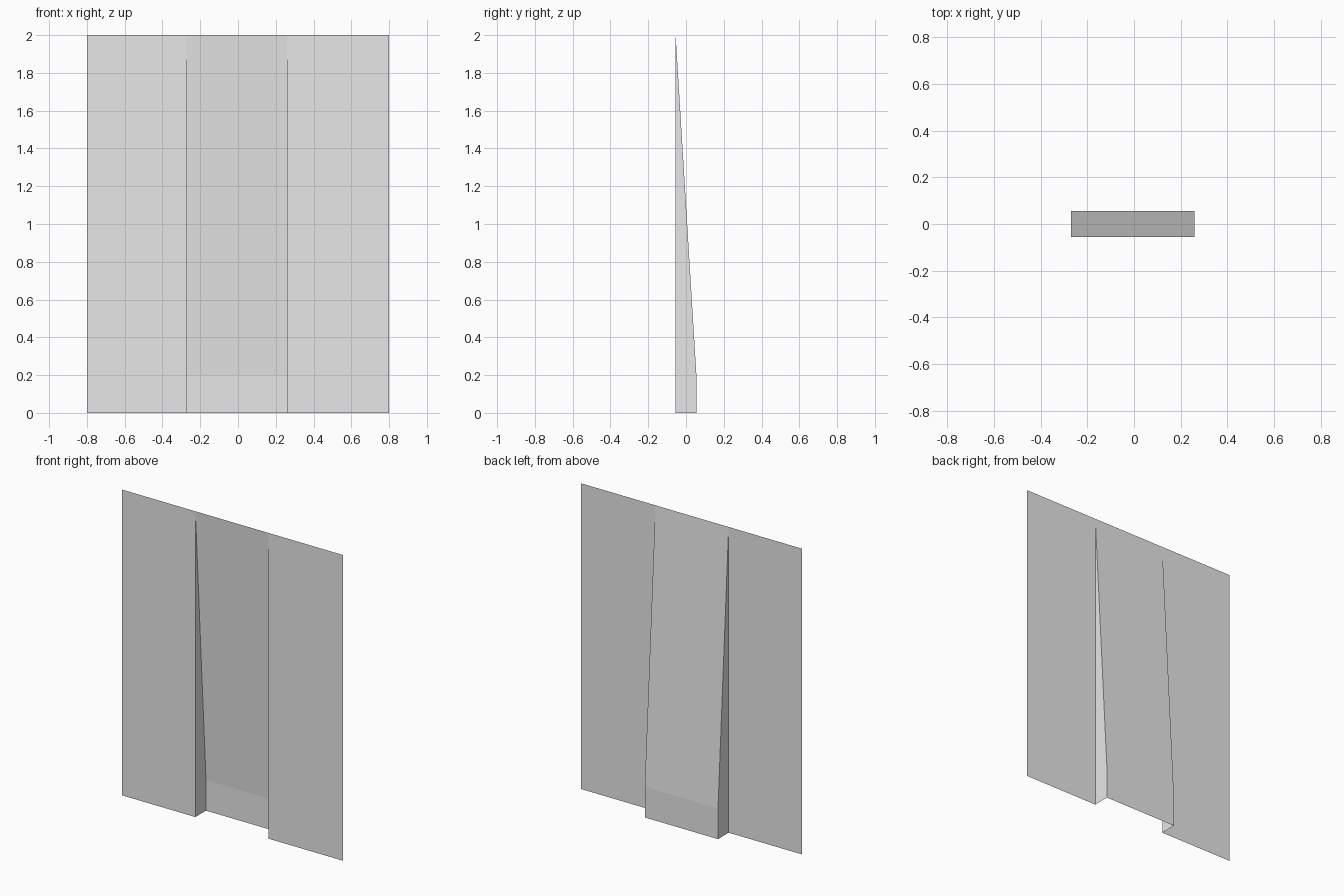
import bpy
import bmesh

cube = bpy.data.objects.get("Cube")
if cube:
    bpy.data.objects.remove(cube, do_unlink=True)

HALF_WIDTH, HEIGHT = 0.8, 2.0
LEFT_EDGE, RIGHT_EDGE = 0.26, -0.27   # sides of the recess
FRONT, BACK = -0.055, 0.055
KICK = 0.2                            # height of the upright foot of the recess

grey = bpy.data.materials.new("light grey")
grey.use_nodes = True
colour = (0.8, 0.8, 0.8, 1)
grey.diffuse_color = colour
grey.node_tree.nodes["Principled BSDF"].inputs["Base Color"].default_value = colour


def make_sheet(name, polygons):
    """Build a flat-faced open sheet from polygons given as corner points."""
    bm = bmesh.new()
    for corners in polygons:
        bm.faces.new([bm.verts.new(c) for c in corners])
    bmesh.ops.remove_doubles(bm, verts=bm.verts, dist=0.0001)
    mesh = bpy.data.meshes.new(name)
    bm.to_mesh(mesh)
    bm.free()
    mesh.materials.append(grey)
    obj = bpy.data.objects.new(name, mesh)
    bpy.context.collection.objects.link(obj)


def upright(x0, x1, low, high):
    """Front-facing strip between two (y, z) points."""
    return [(x0, *low), (x1, *low), (x1, *high), (x0, *high)]


# Flat panels either side of the recess
for name, x0, x1 in (("right_panel", -HALF_WIDTH, RIGHT_EDGE),
                     ("left_panel", LEFT_EDGE, HALF_WIDTH)):
    make_sheet(name, [upright(x0, x1, (FRONT, 0), (FRONT, HEIGHT))])

# Recess back: an upright foot, then a slope running out at the top edge
foot, bend, top = (BACK, 0), (BACK, KICK), (FRONT, HEIGHT)
make_sheet("recess_back", [upright(RIGHT_EDGE, LEFT_EDGE, foot, bend),
                           upright(RIGHT_EDGE, LEFT_EDGE, bend, top)])

# Tapered cheeks closing the sides of the recess, facing inwards
profile = [(FRONT, 0), foot, bend, top]
make_sheet("recess_right_cheek", [[(RIGHT_EDGE, *p) for p in profile]])
make_sheet("recess_left_cheek", [[(LEFT_EDGE, *p) for p in reversed(profile)]])
